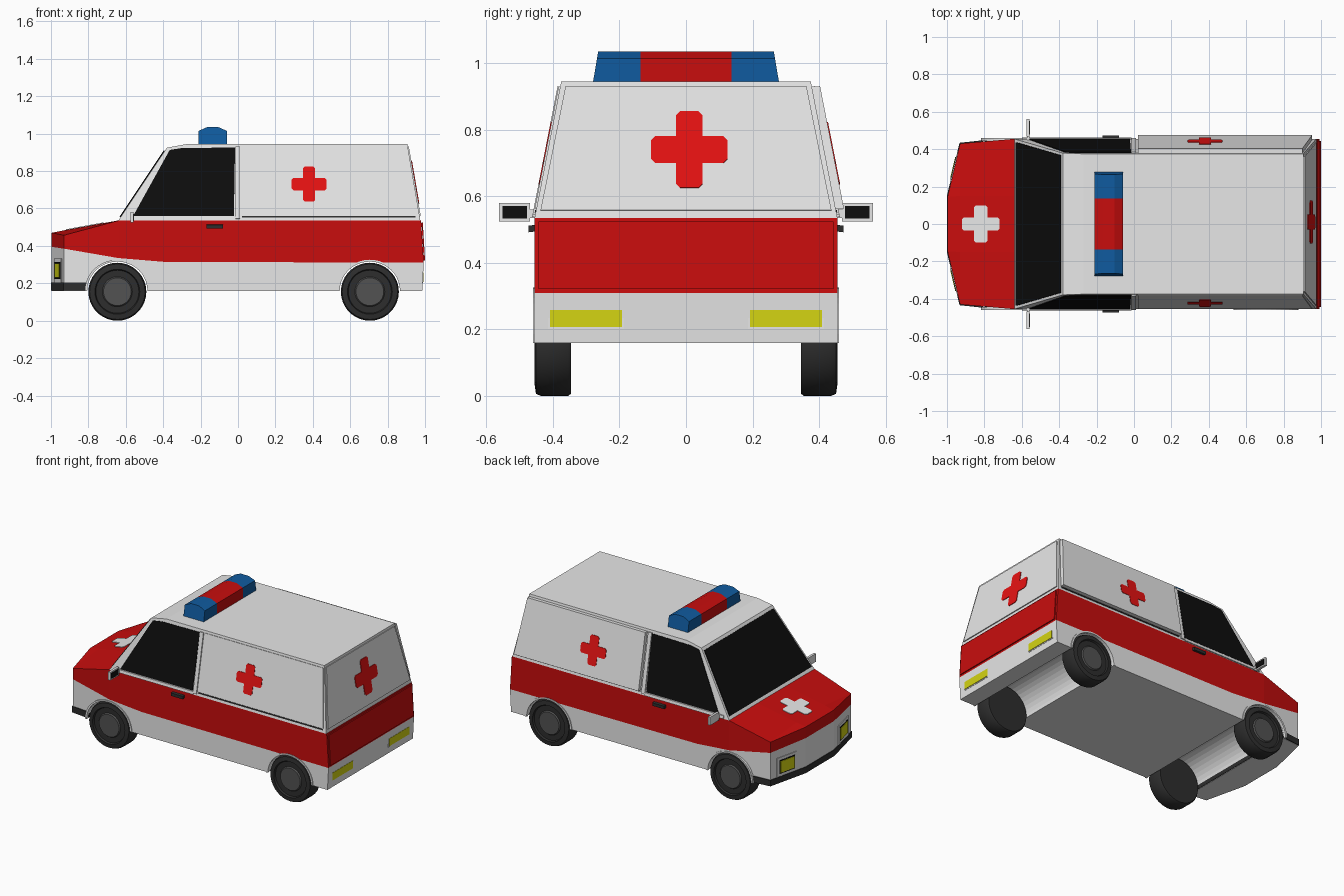
import bpy, bmesh, math
from mathutils import Vector

if "Cube" in bpy.data.objects:
    bpy.data.objects.remove(bpy.data.objects["Cube"])


def mat(name, r, g, b):
    m = bpy.data.materials.new(name)
    m.diffuse_color = (r, g, b, 1)
    m.use_nodes = True
    m.node_tree.nodes["Principled BSDF"].inputs["Base Color"].default_value = m.diffuse_color
    return m


WHITE = mat("white paint", .8, .8, .8)
RED = mat("red paint", .58, .004, .004)
CROSS = mat("bright red", .8, .006, .006)
BLACK = mat("black glass", .004, .004, .004)
BLUE = mat("blue lamp", .005, .105, .35)
YELLOW = mat("yellow lamp", .66, .66, .006)
TYRE = mat("dark rubber", .027, .027, .027)
HUB = mat("grey hub", .085, .085, .085)


def make(name, verts, faces, mats, idx=None):
    me = bpy.data.meshes.new(name)
    me.from_pydata([tuple(v) for v in verts], [], faces)
    for m in mats:
        me.materials.append(m)
    if idx:
        me.polygons.foreach_set("material_index", idx)
    bm = bmesh.new()
    bm.from_mesh(me)
    bmesh.ops.recalc_face_normals(bm, faces=bm.faces)
    bm.to_mesh(me)
    bm.free()
    ob = bpy.data.objects.new(name, me)
    bpy.context.collection.objects.link(ob)
    return ob


def prism(name, pts, offset, m):
    """Polygon swept along an offset vector."""
    n = len(pts)
    pts = [Vector(p) for p in pts]
    verts = pts + [p + Vector(offset) for p in pts]
    faces = [list(range(n)), list(range(n, 2 * n))]
    faces += [[i, (i + 1) % n, (i + 1) % n + n, i + n] for i in range(n)]
    return make(name, verts, faces, [m])


def rect(a0, a1, b0, b1):
    return [(a0, b0), (a1, b0), (a1, b1), (a0, b1)]


def cross(ca, cb, r, w):
    """Plus sign with clipped arm ends."""
    c = w * .3
    arm = [(w, w), (w, r - c), (w - c, r), (c - w, r), (-w, r - c)]
    out = []
    for k in range(4):
        co, si = round(math.cos(k * math.pi / 2)), round(math.sin(k * math.pi / 2))
        out += [(ca + x * co - y * si, cb + x * si + y * co) for x, y in arm]
    return out


def lathe(name, prof, centre, side, mats, idx, n=36):
    """Profile of (radius, y) turned about the y axis."""
    cx, cy, cz = centre
    verts = [(cx + r * math.cos(2 * math.pi * k / n), side * (cy + y), cz + r * math.sin(2 * math.pi * k / n))
             for r, y in prof for k in range(n)]
    faces, ids = [], []
    for j in range(len(prof) - 1):
        for k in range(n):
            k2 = (k + 1) % n
            faces.append([j * n + k, j * n + k2, j * n + n + k2, j * n + n + k])
            ids.append(idx[j])
    last = (len(prof) - 1) * n
    faces += [list(range(n)), list(range(last, last + n))]
    ids += [idx[0], idx[-1]]
    ob = make(name, verts, faces, mats, ids)
    bpy.context.view_layer.objects.active = ob
    bpy.ops.object.select_all(action='DESELECT')
    ob.select_set(True)
    bpy.ops.object.shade_smooth_by_angle(angle=math.radians(35))
    return ob


# Mappings onto the sloping cabin walls
def half_width(z):
    return .455 - .08 * (z - .535) / .41


def on_side(s, lift=0):
    return lambda x, z: (x, s * (half_width(z) + lift), z)


def on_front(y, z):
    return (-.64 + .26 * (z - .535) / .39, y, z)


def on_rear(y, z):
    return (.975 - .07 * (z - .535) / .41, y, z)


def plate(name, f, pts, offset, m):
    return prism(name, [f(*p) for p in pts], offset, m)


# Lower body: cross-sections along x, red above the stripe line
stations = [(-.996, .15, .395, .47, .47), (-.93, .43, .385, .457, .483), (-.64, .455, .335, .535, .536),
            (-.4, .455, .315, .535, .535), (.985, .455, .31, .535, .535)]
verts, faces, ids = [], [], []
for x, y, zs, zt, zc in stations:
    yc = min(y - .005, .15)
    rear = x > .9
    half = [(x, y, .16), (x + (.008 if rear else 0), y, zs), (x - (.006 if rear else 0), y, zt),
            (x - (.006 if rear else 0), yc, zc)]
    verts += half + [(a, -b, c) for a, b, c in reversed(half)]
for i in range(len(stations) - 1):
    for k in range(8):
        k2 = (k + 1) % 8
        faces.append([i * 8 + k, i * 8 + k2, i * 8 + 8 + k2, i * 8 + 8 + k])
        ids.append(0 if k in (0, 6, 7) else 1)
for b in (0, 8 * (len(stations) - 1)):
    faces += [[b, b + 1, b + 6, b + 7], [b + 1, b + 2, b + 3, b + 4, b + 5, b + 6]]
    ids += [0, 1]
body = make("lower_body", verts, faces, [WHITE, RED], ids)

# Wheel wells cut right across the body
AXLES = (-.645, .705)
for ax in AXLES:
    cutter = prism("well_cutter", [(ax + .165 * math.cos(a * math.pi / 20), -.6, .155 + .165 * math.sin(a * math.pi / 20))
                                   for a in range(40)], (0, 1.2, 0), WHITE)
    mod = body.modifiers.new("well", 'BOOLEAN')
    mod.operation, mod.object, mod.solver = 'DIFFERENCE', cutter, 'EXACT'
    bpy.context.view_layer.objects.active = body
    bpy.ops.object.modifier_apply(modifier=mod.name)
    bpy.data.objects.remove(cutter)

# Wheels and arch lips
for ax in AXLES:
    for s in (1, -1):
        lathe("wheel", [(.148, -.11), (.155, -.1), (.155, -.02), (.148, -.004), (.12, 0), (.115, -.012), (.08, -.012),
                        (.074, -.004)], (ax, .455, .155), s, [TYRE, HUB], [0, 0, 0, 0, 0, 0, 1, 1])
        arc = [math.pi * k / 20 for k in range(21)]
        ring = [(ax + .174 * math.cos(a), .16 + .166 * math.sin(a)) for a in arc]
        ring += [(ax + .161 * math.cos(a), .16 + .156 * math.sin(a)) for a in reversed(arc)]
        prism("arch_lip", [(x, s * .445, z) for x, z in ring], (0, s * .015, 0), WHITE)

# Cabin shell from its side profile
side = [(-.64, .535), (-.38, .925), (-.27, .945), (.905, .945), (.975, .535)]
n = len(side)
verts = [on_side(s)(*p) for s in (1, -1) for p in side]
faces = [list(range(n)), list(range(n, 2 * n))]
faces += [[i, (i + 1) % n, (i + 1) % n + n, i + n] for i in range(n)]
make("cabin", verts, faces, [WHITE])

# Windscreen, with a raised frame either side
plate("windscreen", on_front, [(-.437, .553), (.437, .553), (.368, .908), (-.368, .908)], (-.005, 0, .003), BLACK)
for s in (1, -1):
    wall = on_side(s)
    plate("side_window", wall, [(-.56, .56), (-.022, .56), (-.016, .925), (-.3, .922), (-.365, .912)],
          (0, s * .005, .001), BLACK)
    plate("door_pillar", wall, rect(-.014, .012, .545, .93), (0, s * .008, .001), WHITE)
    plate("window_sill", wall, rect(-.6, -.014, .538, .557), (0, s * .008, 0), WHITE)
    # Side panel stands further out on one side, as a sliding door
    out = .025 if s > 0 else .005
    plate("side_panel", wall, [(.022, .562), (.952, .562), (.9, .93), (.022, .93)], (0, s * out, .001), WHITE)
    plate("panel_gap", wall, rect(.022, .95, .551, .559), (0, s * .003, 0), TYRE)
    plate("side_cross", on_side(s, out), cross(.38, .73, .094, .033), (0, s * .003, 0), CROSS)
    # Door handle
    prism("door_handle", [(-.168, s * .45, .495), (-.08, s * .45, .495), (-.08, s * .45, .515), (-.168, s * .45, .515)],
          (0, s * .023, -.003), TYRE)
    # Wing mirror with stem and glass
    prism("mirror_housing", [(-.574, s * y, z) for y, z in rect(.468, .562, .525, .58)], (.016, 0, 0), WHITE)
    prism("mirror_glass", [(-.558, s * y, z) for y, z in rect(.478, .552, .534, .571)], (.003, 0, 0), BLACK)
    prism("mirror_stem", [(-.572, s * y, z) for y, z in rect(.43, .48, .535, .56)], (.012, 0, 0), WHITE)

    # Headlight on the angled nose face: frame, surround and lamp
    def on_nose(y, z):
        return (-.996 + .066 * (y - .15) / .28, s * y, z)
    for name, g, d, m in (("headlight_frame", 0, .004, WHITE), ("headlight_surround", .018, .006, BLACK),
                          ("headlight", .025, .009, YELLOW)):
        plate(name, on_nose, rect(.22 + g, .38 - g, .205 + g, .332 - g), (-d * .97, s * d * .24, 0), m)
    # Tail light
    for name, g, d, m in (("tail_light_frame", .006, .005, WHITE), ("tail_light", 0, .008, YELLOW)):
        prism(name, [(.984, s * y, z) for y, z in rect(.193 - g, .409 + g, .208 - g, .259 + g)], (d, 0, 0), m)

# Rear doors
plate("rear_panel", on_rear, [(-.437, .558), (.437, .558), (.362, .93), (-.362, .93)], (.006, 0, .001), WHITE)
plate("rear_cross", on_rear, cross(.01, .74, .115, .04), (.01, 0, .001), CROSS)
prism("rear_red_panel", [(.993, -.443, .322), (.993, .443, .322), (.981, .443, .525), (.981, -.443, .525)],
      (.007, 0, 0), RED)

# Bonnet cross lying on the slope
prism("bonnet_cross", [(x, y, .483 + .053 * (x + .93) / .29 - .002) for x, y in cross(-.82, 0, .1, .036)],
      (0, 0, .006), WHITE)

# Front bumper strip
half = [(-.806, .448), (-.933, .434), (-1, .152)]
prism("front_bumper", [(x, y, .162) for x, y in half] + [(x, -y, .162) for x, y in reversed(half)], (0, 0, .041), TYRE)

# Roof light bar: red middle, blue tapered ends
bar = [(-.21, .94), (-.21, 1.015), (-.165, 1.035), (-.105, 1.035), (-.06, 1.015), (-.06, .94)]
n = len(bar)
verts = [(x, y - (.17 * (z - .94) * (1 if y > 0 else -1) if abs(y) > .2 else 0), z)
         for y in (-.28, -.137, .137, .28) for x, z in bar]
faces, ids = [list(range(n)), list(range(3 * n, 4 * n))], [0, 0]
for j in range(3):
    for i in range(n):
        faces.append([j * n + i, j * n + (i + 1) % n, j * n + n + (i + 1) % n, j * n + n + i])
        ids.append(1 if j == 1 else 0)
make("light_bar", verts, faces, [BLUE, RED], ids)
